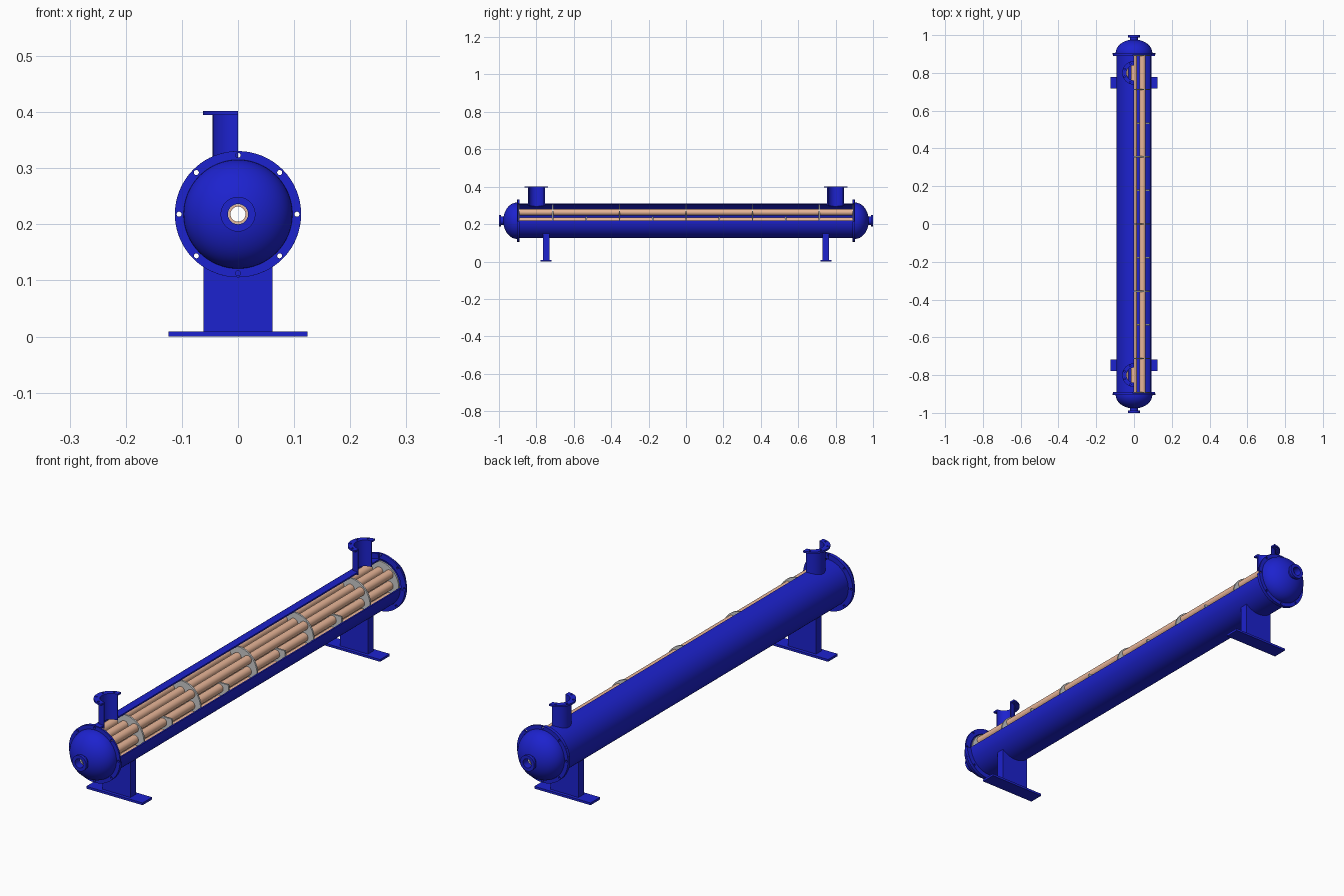
import bpy, bmesh
from math import sin, cos, pi, radians, asin
from mathutils import Vector

if "Cube" in bpy.data.objects:
    bpy.data.objects.remove(bpy.data.objects["Cube"])

CZ = 0.218                      # height of the shell axis
R_OUT, R_IN = 0.0925, 0.0865    # shell wall
PITCH, TUBE_R, TUBE_BORE = 0.045, 0.017, 0.0135
ALONG_Y = (pi / 2, 0, 0)        # local x,y -> world x,z


def material(name, col):
    m = bpy.data.materials.new(name)
    m.diffuse_color = (*col, 1)
    m.use_nodes = True
    m.node_tree.nodes["Principled BSDF"].inputs["Base Color"].default_value = m.diffuse_color
    return m


BLUE = material("blue_paint", (0.012, 0.016, 0.62))
COPPER = material("copper", (0.80, 0.46, 0.31))


def finish(name, mesh, loc, rot, mat):
    bm = bmesh.new()
    bm.from_mesh(mesh)
    bmesh.ops.remove_doubles(bm, verts=bm.verts, dist=1e-5)
    bmesh.ops.recalc_face_normals(bm, faces=bm.faces)
    bm.to_mesh(mesh)
    bm.free()
    ob = bpy.data.objects.new(name, mesh)
    ob.location, ob.rotation_euler = loc, rot
    if mat:
        mesh.materials.append(mat)
    bpy.context.collection.objects.link(ob)
    return ob


def revolve(name, profile, loc, rot=(0, 0, 0), start=0, sweep=360, mat=None, seg=64):
    """Turn a closed (radius, height) profile about local z; cap partial sweeps."""
    bm = bmesh.new()
    full = sweep == 360
    rings = []
    for i in range(seg if full else seg + 1):
        a = radians(start + sweep * i / seg)
        rings.append([bm.verts.new((r * cos(a), r * sin(a), h)) for r, h in profile])
    n = len(profile)
    for i in range(seg):
        p, q = rings[i], rings[(i + 1) % len(rings)]
        for j in range(n):
            k = (j + 1) % n
            bm.faces.new((p[j], q[j], q[k], p[k]))
    if not full:
        bm.faces.new(rings[0])
        bm.faces.new(rings[-1])
    me = bpy.data.meshes.new(name)
    bm.to_mesh(me)
    bm.free()
    return finish(name, me, loc, rot, mat)


def arc(r, a0=0, a1=360, n=48, c=(0, 0)):
    last = n if a1 - a0 == 360 else n - 1
    return [(c[0] + r * cos(radians(a0 + (a1 - a0) * i / last)),
             c[1] + r * sin(radians(a0 + (a1 - a0) * i / last))) for i in range(n)]


def plate(name, loops, thick, loc, rot=ALONG_Y, mat=None):
    """Filled outline (first loop) with holes (other loops), extruded."""
    cu = bpy.data.curves.new(name, 'CURVE')
    cu.dimensions, cu.fill_mode, cu.extrude = '2D', 'BOTH', thick / 2
    for pts in loops:
        sp = cu.splines.new('POLY')
        sp.points.add(len(pts) - 1)
        for p, (x, y) in zip(sp.points, pts):
            p.co = (x, y, 0, 1)
        sp.use_cyclic_u = True
    tmp = bpy.data.objects.new(name + "_tmp", cu)
    bpy.context.collection.objects.link(tmp)
    dg = bpy.context.evaluated_depsgraph_get()
    me = bpy.data.meshes.new_from_object(tmp.evaluated_get(dg))
    bpy.data.objects.remove(tmp)
    return finish(name, me, loc, rot, mat)


def tube(ro, ri, h0, h1):
    return [(ri, h0), (ro, h0), (ro, h1), (ri, h1)]


def bolts(r, angles, size=0.0045):
    return [arc(size, n=12, c=(r * cos(radians(a)), r * sin(radians(a)))) for a in angles]


# shell with a quarter cut away and two nozzle openings
shell = revolve("shell", tube(R_OUT, R_IN, -0.893, 0.893), (0, 0, CZ), ALONG_Y, 90, 270, BLUE)
for s in (-1, 1):
    bpy.ops.mesh.primitive_cylinder_add(vertices=48, radius=0.04, depth=0.2,
                                        location=(0, s * 0.8, CZ + 0.11))
    cutter = bpy.context.object
    cutter.name = "nozzle_cutter"
    mod = shell.modifiers.new("opening", 'BOOLEAN')
    mod.operation, mod.object = 'DIFFERENCE', cutter
    bpy.context.view_layer.objects.active = shell
    bpy.ops.object.modifier_apply(modifier=mod.name)
    bpy.data.objects.remove(cutter)

# tube bundle
grid = [(i * PITCH, j * PITCH) for i in (-1, 0, 1) for j in (-1, 0, 1)]
for x, z in grid:
    revolve("copper_tube", tube(TUBE_R, TUBE_BORE, -0.895, 0.895), (x, 0, CZ + z),
            ALONG_Y, mat=COPPER, seg=32)


def tube_holes(lo, hi):
    return [arc(TUBE_R, n=32, c=p) for p in grid if lo < p[1] < hi]


# alternating segment baffles
cut = 0.0225
a = math_a = asin(cut / R_IN) * 180 / pi
upper = [arc(R_IN - 0.0005, -a, 180 + a)] + tube_holes(-cut, 1)
lower = [arc(R_IN - 0.0005, 180 - a, 360 + a)] + tube_holes(-1, cut)
for i in range(-4, 5):
    plate("baffle", lower if i % 2 else upper, 0.007, (0, i * 0.178, CZ))

# dome profile: elliptical head, neck and small end flange
T0 = asin(0.022 / 0.097)
T1 = asin(0.018 / 0.091)
N = 14
outer = [(0.097 * sin(t), 0.904 + 0.073 * cos(t))
         for t in [pi / 2 + (T0 - pi / 2) * i / N for i in range(N + 1)]]
inner = [(0.091 * sin(t), 0.904 + 0.067 * cos(t))
         for t in [T1 + (pi / 2 - T1) * i / N for i in range(N + 1)]]
head = ([(0.097, 0.898)] + outer +
        [(0.022, 0.988), (0.031, 0.988), (0.031, 1.0), (0.018, 1.0)] + inner + [(0.091, 0.898)])

leg = [(-0.0615, -CZ + 0.008), (0.0615, -CZ + 0.008)]
half = asin(0.0615 / (R_OUT - 0.002)) * 180 / pi
leg += arc(R_OUT - 0.002, 270 + half, 270 - half, 24)

for s in (-1, 1):
    end = "front" if s < 0 else "rear"
    # domed head and its bolted flange
    revolve(end + "_head", head, (0, 0, CZ), (-s * pi / 2, 0, 0), mat=BLUE)
    plate(end + "_head_flange",
          [arc(0.1125, n=64), arc(0.09, n=64)] + bolts(0.105, range(0, 360, 45)),
          0.007, (0, s * 0.9005, CZ), mat=BLUE)
    # shell flange follows the cutaway
    ring = arc(0.1125, 92.6, 357.4, 56) + arc(R_OUT - 0.001, 357.4, 92.6, 56)
    plate(end + "_shell_flange", [ring] + bolts(0.105, range(135, 316, 45)),
          0.007, (0, s * 0.8935, CZ), mat=BLUE)
    # grey tube sheet
    plate(end + "_tube_sheet", [arc(R_IN - 0.0005, n=64)] + tube_holes(-1, 1),
          0.007, (0, s * 0.8925, CZ))
    # half nozzle with flange
    revolve(end + "_nozzle", tube(0.045, 0.04, 0.298, 0.402), (0, s * 0.8, 0),
            start=90, sweep=180, mat=BLUE, seg=32)
    rim = arc(0.0625, 90, 270, 32) + arc(0.044, 270, 90, 32)
    plate(end + "_nozzle_flange", [rim] + bolts(0.0535, (112.5, 157.5, 202.5, 247.5), 0.004),
          0.007, (0, s * 0.8, 0.3985), (0, 0, 0), BLUE)
    # saddle leg and foot
    plate(end + "_leg", [leg], 0.034, (0, s * 0.748, CZ), mat=BLUE)
    bpy.ops.mesh.primitive_cube_add(size=1, location=(0, s * 0.748, 0.0045))
    foot = bpy.context.object
    foot.name = end + "_foot"
    foot.scale = (0.248, 0.06, 0.009)
    foot.data.materials.append(BLUE)

# smooth round surfaces, keep hard edges
bpy.ops.object.select_all(action='SELECT')
bpy.context.view_layer.objects.active = shell
bpy.ops.object.shade_smooth_by_angle(angle=radians(30))
